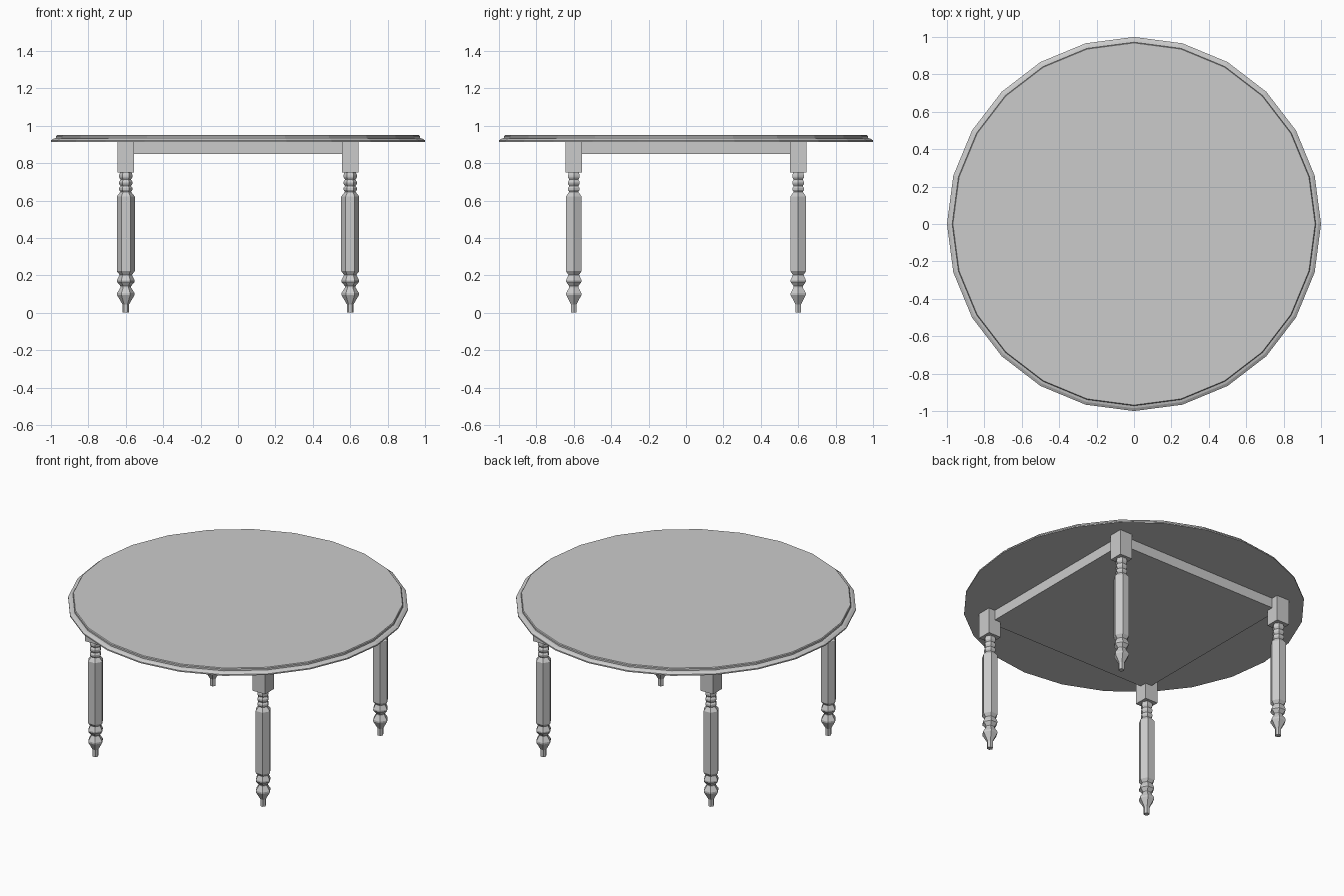
import bpy, bmesh, math

if "Cube" in bpy.data.objects:
    bpy.data.objects.remove(bpy.data.objects["Cube"])


def lathe(name, profile, sides, loc=(0, 0, 0)):
    """Capped solid of revolution with a vertex on the +x axis."""
    bm = bmesh.new()
    rings = []
    for r, z in profile:
        rings.append([bm.verts.new((r * math.cos(2 * math.pi * i / sides),
                                    r * math.sin(2 * math.pi * i / sides), z))
                      for i in range(sides)])
    for lo, hi in zip(rings, rings[1:]):
        for i in range(sides):
            j = (i + 1) % sides
            bm.faces.new((lo[i], lo[j], hi[j], hi[i]))
    bm.faces.new(rings[0][::-1])
    bm.faces.new(rings[-1])
    return finish(name, bm, loc)


def box(name, size, loc):
    bm = bmesh.new()
    bmesh.ops.create_cube(bm, size=1)
    bmesh.ops.scale(bm, vec=size, verts=bm.verts)
    return finish(name, bm, loc)


def finish(name, bm, loc):
    mesh = bpy.data.meshes.new(name)
    bm.to_mesh(mesh)
    bm.free()
    obj = bpy.data.objects.new(name, mesh)
    obj.location = loc
    bpy.context.collection.objects.link(obj)
    return obj


# Round top with a stepped edge
lathe("table_top", [(1.0, 0.914), (1.0, 0.922), (0.985, 0.931),
                    (0.972, 0.934), (0.972, 0.945), (0.968, 0.95)], 24)

# Solid apron under the top
box("apron", (1.2, 1.2, 0.065), (0, 0, 0.8825))

# Turned six-sided legs, each with a square block at the top
leg_profile = [(0.018, 0), (0.018, 0.045), (0.047, 0.095), (0.047, 0.105),
               (0.028, 0.135), (0.028, 0.142), (0.047, 0.165), (0.047, 0.175),
               (0.033, 0.203), (0.040, 0.212), (0.048, 0.222), (0.048, 0.622),
               (0.032, 0.642), (0.028, 0.646), (0.036, 0.657), (0.036, 0.667),
               (0.028, 0.677), (0.036, 0.690), (0.036, 0.700), (0.028, 0.712),
               (0.036, 0.724), (0.036, 0.735), (0.030, 0.752)]
for side, x in (("left", -0.6), ("right", 0.6)):
    for end, y in (("front", -0.6), ("back", 0.6)):
        lathe(f"{end}_{side}_leg", leg_profile, 6, (x, y, 0))
        box(f"{end}_{side}_leg_block", (0.09, 0.09, 0.166), (x, y, 0.832))
